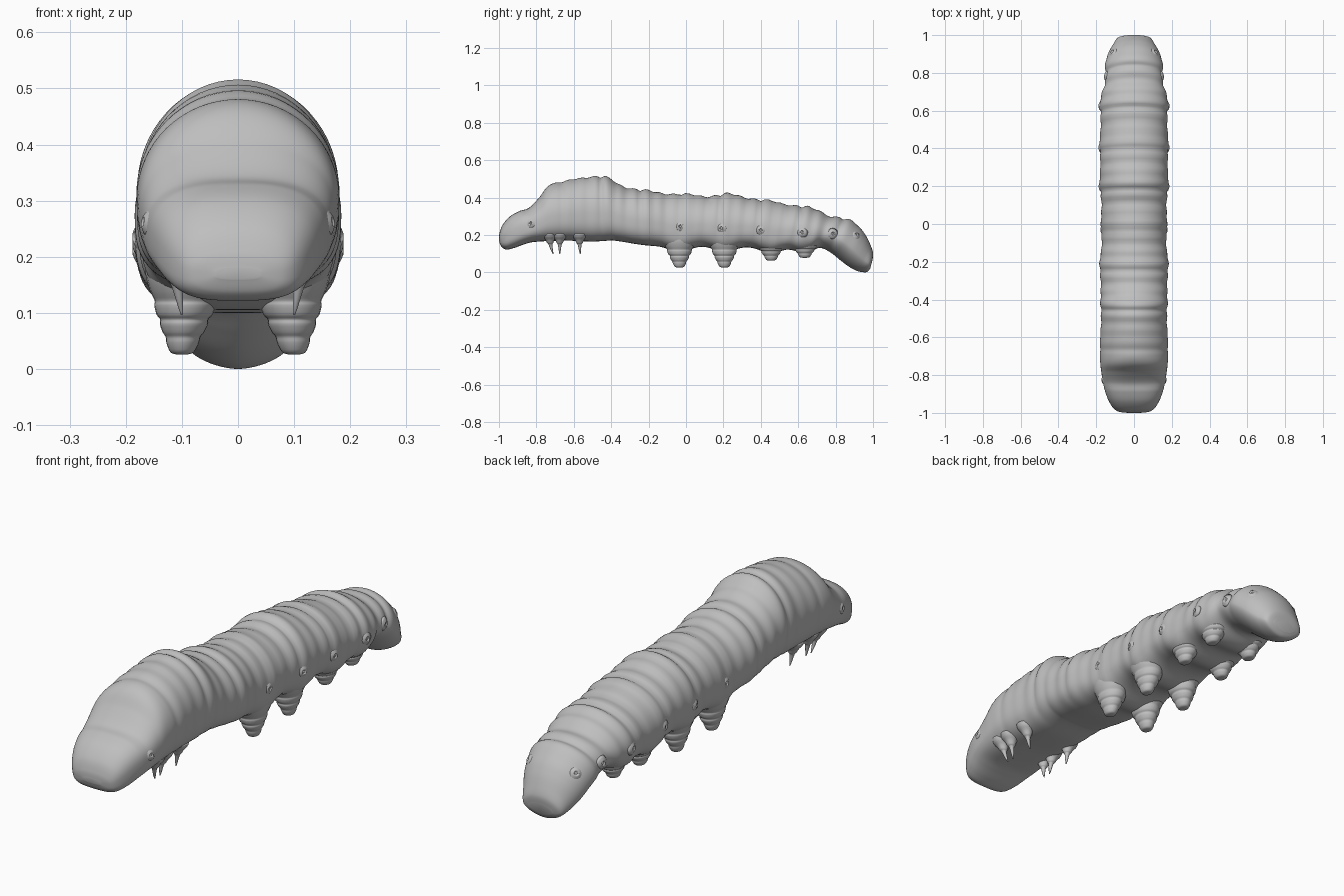
import bpy, bmesh, math
from math import sin, cos, pi, exp
from mathutils import Vector
from mathutils.bvhtree import BVHTree

cube = bpy.data.objects.get("Cube")
if cube:
    bpy.data.objects.remove(cube)

skin = bpy.data.materials.new("grey skin")
skin.use_nodes = True
skin.diffuse_color = (0.52, 0.52, 0.52, 1)
skin.node_tree.nodes["Principled BSDF"].inputs["Base Color"].default_value = skin.diffuse_color

PROLEGS = [(-.035, .026), (.205, .026), (.455, .063), (.635, .078)]


def finish(name, bm):
    """Turn a bmesh into a smooth, coloured object."""
    bmesh.ops.recalc_face_normals(bm, faces=bm.faces)
    mesh = bpy.data.meshes.new(name)
    bm.to_mesh(mesh)
    bm.free()
    mesh.materials.append(skin)
    mesh.polygons.foreach_set("use_smooth", [True] * len(mesh.polygons))
    bpy.context.collection.objects.link(bpy.data.objects.new(name, mesh))


def loft(bm, loops):
    """Skin a list of point rings and close both ends."""
    rings = [[bm.verts.new(p) for p in ring] for ring in loops]
    n = len(rings[0])
    for a, b in zip(rings, rings[1:]):
        for i in range(n):
            j = (i + 1) % n
            bm.faces.new((a[i], a[j], b[j], b[i]))
    bm.faces.new(rings[0])
    bm.faces.new(rings[-1])


def spline(stations, steps):
    """Smooth interpolation through rows of numbers."""
    rows = [stations[0]] + stations + [stations[-1]]
    for k in range(len(stations) - 1):
        for s in range(steps):
            t = s / steps
            yield [b + t * ((c - a) + t * (2 * a - 5 * b + 4 * c - d + t * (3 * (b - c) + d - a))) / 2
                   for a, b, c, d in zip(*rows[k:k + 4])]
    yield stations[-1]


def clamp(value):
    return min(max(value, 0), 1)


# Body stations: back y, back z, belly y, belly z, half width
BODY = [
    (-1, .18, -.998, .16, .04), (-.997, .21, -.985, .135, .085),
    (-.98, .255, -.96, .122, .113), (-.94, .3, -.92, .13, .137),
    (-.89, .328, -.87, .148, .155), (-.84, .345, -.83, .16, .165),
    (-.785, .4, -.78, .165, .173), (-.73, .468, -.72, .168, .18),
    (-.64, .488, -.64, .17, .179), (-.5, .515, -.5, .165, .176),
    (-.41, .5, -.4, .17, .175), (-.35, .468, -.35, .165, .177),
    (-.22, .437, -.22, .145, .18), (-.1, .424, -.1, .14, .173),
    (.1, .41, .08, .14, .174), (.24, .417, .22, .14, .18),
    (.4, .388, .37, .135, .18), (.6, .357, .55, .135, .178),
    (.7, .334, .66, .138, .174), (.775, .304, .715, .14, .157),
    (.85, .287, .775, .105, .151), (.92, .248, .825, .065, .147),
    (.963, .195, .875, .028, .13), (.985, .15, .92, .006, .11),
    (1, .105, .965, .001, .09), (.998, .07, .985, .02, .055),
]


def body_ring(ty, tz, by, bz, w, count=64):
    mid = (ty + by) / 2
    # skin folds fade out over the smooth head and the tail tip
    fade = clamp((mid + .8) / .35) * clamp((.95 - mid) / .12)
    crease = exp(-(((mid - .175 + .105) % .21 - .105) / .012) ** 2)
    fold = fade * (.0025 * cos(2 * pi * mid / .07) + .004 * cos(2 * pi * (mid - .21) / .21)
                   - .005 * crease)
    bz -= sum(.035 * exp(-((by - p) / .07) ** 2) for p, _ in PROLEGS)
    # the head is boxy, the tail is round underneath
    upper = 1 - .25 * clamp((-.7 - mid) / .15)
    lower = .66 + .5 * clamp((mid - .6) / .25)
    ring = []
    for i in range(count):
        a = 2 * pi * i / count
        s, c = sin(a), cos(a)
        e = upper if c >= 0 else lower
        rise = math.copysign(abs(c) ** e, c)
        t = .44 + (.56 if c >= 0 else .44) * rise
        x = math.copysign(abs(s) ** e, s)
        lift = fold * (1 + c) * .7
        ring.append((x * (w + lift), by + (ty - by) * t, bz + (tz - bz) * t + lift * c))
    return ring


bm = bmesh.new()
loft(bm, [body_ring(*row) for row in spline(BODY, 10)])
bmesh.ops.recalc_face_normals(bm, faces=bm.faces)
tree = BVHTree.FromBMesh(bm)
finish("body", bm)


def tube(name, path, stretch, count=24):
    """Limb along x, y, z, radius rows; level rings, stretched lengthwise."""
    bm = bmesh.new()
    loft(bm, [[(x + r * cos(2 * pi * i / count), y + stretch * r * sin(2 * pi * i / count), z)
               for i in range(count)] for x, y, z, r in path])
    finish(name, bm)


# Spot outline: radius, height above the skin
SPOT = [(2.8, -.7), (2, -.05), (1.3, .35), (1, .5), (.8, .4), (.6, 0), (.4, .1), (.1, .3)]


def spot(name, side, y, z, size):
    """Small swelling with a dimple and bead, laid on the skin."""
    hit, normal, _, _ = tree.ray_cast(Vector((side, y, z)), Vector((-side, 0, 0)))
    turn = normal.to_track_quat('Z', 'Y')
    bm = bmesh.new()
    loft(bm, [[hit + turn @ Vector((size * r * cos(2 * pi * i / 20),
                                    size * r * sin(2 * pi * i / 20), size * h))
               for i in range(20)] for r, h in SPOT])
    finish(name, bm)


# Proleg outline: share of height, radius
PROLEG = [(0, .01), (.02, .021), (.1, .029), (.15, .031), (.19, .037), (.26, .043),
          (.3, .043), (.34, .05), (.42, .055), (.46, .055), (.54, .064), (.68, .074),
          (.85, .074), (1, .055)]
# Claw outline: share of height, radius
CLAW = [(0, .002), (.15, .005), (.4, .009), (.5, .012), (.55, .017), (.7, .024),
        (.85, .036), (1, .04)]

for side, label in ((1, "left"), (-1, "right")):
    for n, (y, foot) in enumerate(PROLEGS, 1):
        tall = .235 - foot
        tube(f"{label}_proleg_{n}",
             [(side * (.1 - .014 * h), y, foot + h * tall, r) for h, r in spline(PROLEG, 3)], 1.2)
    for n, (y, tip) in enumerate(((-.73, .02), (-.675, 0), (-.57, .005)), 1):
        tube(f"{label}_front_leg_{n}",
             [(side * (.1 + .018 * h), y + tip * (1 - h) ** 2, .097 + .11 * h, r)
              for h, r in spline(CLAW, 3)], 1)
    for n, y in enumerate((-.03, .19, .4, .62, .785, .91), 1):
        spot(f"{label}_breathing_hole_{n}", side, y, .245 - .05 * max(y, 0), .011)
    spot(f"{label}_eye", side, -.83, .262, .01)
